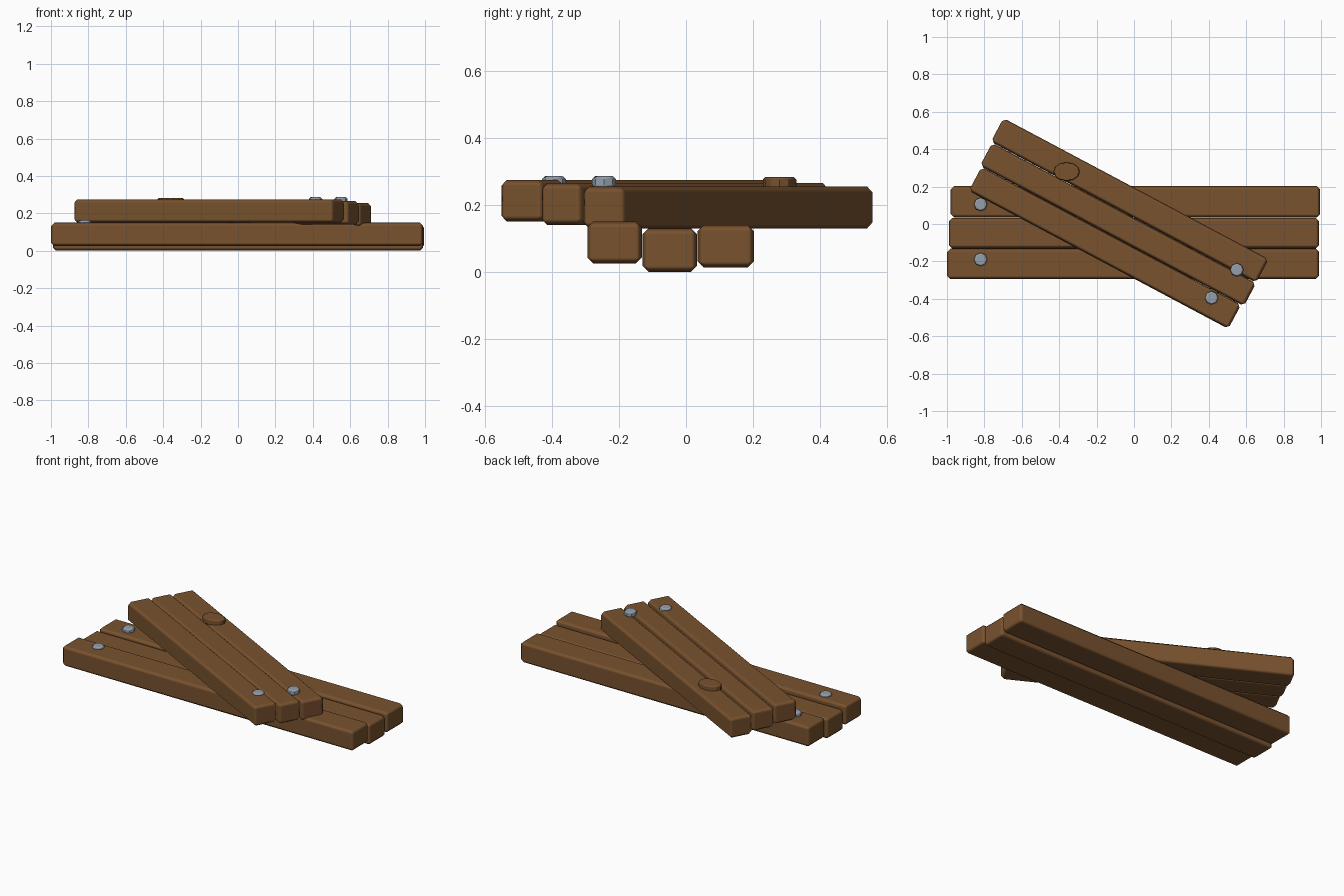
import bpy, math
from mathutils import Vector, Matrix

cube = bpy.data.objects.get("Cube")
if cube:
    bpy.data.objects.remove(cube, do_unlink=True)


def make_material(name, color):
    mat = bpy.data.materials.new(name)
    mat.use_nodes = True
    mat.diffuse_color = color
    mat.node_tree.nodes["Principled BSDF"].inputs["Base Color"].default_value = color
    return mat


WOOD = make_material("brown_wood", (0.19, 0.085, 0.028, 1))
STEEL = make_material("grey_steel", (0.30, 0.35, 0.41, 1))


def finish(ob, name, mat, bevel, angle):
    ob.name = ob.data.name = name
    ob.data.materials.append(mat)
    bpy.ops.object.transform_apply(location=False, rotation=False, scale=True)
    bpy.ops.object.shade_smooth_by_angle(angle=math.radians(angle))
    mod = ob.modifiers.new("Chamfer", 'BEVEL')
    mod.width = bevel
    mod.segments = 1
    mod.limit_method = 'ANGLE'
    mod.angle_limit = math.radians(50)
    mod.harden_normals = True
    return ob


# Chamfered plank spanning u0..u1 and v0..v1 in a frame turned about z
def plank(name, u0, u1, v0, v1, z0, z1, turn=0):
    mid = Vector(((u0 + u1) / 2, (v0 + v1) / 2, (z0 + z1) / 2))
    mid = Matrix.Rotation(turn, 3, 'Z') @ mid
    bpy.ops.mesh.primitive_cube_add(size=1, location=mid, rotation=(0, 0, turn))
    ob = bpy.context.object
    ob.scale = (u1 - u0, v1 - v0, z1 - z0)
    return finish(ob, name, WOOD, 0.018, 60)


# Low disc with a chamfered top rim
def disc(name, x, y, z0, z1, rx, ry, sides, mat, rim):
    bpy.ops.mesh.primitive_cylinder_add(vertices=sides, radius=1, depth=1,
                                        location=(x, y, (z0 + z1) / 2))
    ob = bpy.context.object
    ob.scale = (rx, ry, z1 - z0)
    return finish(ob, name, mat, rim, 30)


# Lower board
plank("lower_plank_front", -1.0, 0.99, -0.295, -0.132, 0.025, 0.15)
plank("lower_plank_middle", -0.99, 0.99, -0.13, 0.033, 0.0, 0.13)
plank("lower_plank_back", -0.98, 0.995, 0.035, 0.203, 0.013, 0.14)

# Upper board, lying across the lower one
TURN = math.radians(-28)
plank("upper_plank_front", -0.863, 0.708, -0.258, -0.113, 0.15, 0.275, TURN)
plank("upper_plank_middle", -0.873, 0.725, -0.112, 0.027, 0.14, 0.265, TURN)
plank("upper_plank_back", -0.882, 0.724, 0.029, 0.172, 0.13, 0.255, TURN)

# Bolts
for name, x, y, z0, z1 in (("lower_bolt_back", -0.82, 0.105, 0.13, 0.164),
                           ("lower_bolt_front", -0.82, -0.19, 0.13, 0.164),
                           ("upper_bolt_back", 0.55, -0.245, 0.25, 0.287),
                           ("upper_bolt_front", 0.415, -0.395, 0.25, 0.287)):
    disc(name, x, y, z0, z1, 0.036, 0.036, 8, STEEL, 0.01)

# Wood knot
disc("wood_knot", -0.36, 0.28, 0.245, 0.283, 0.07, 0.05, 12, WOOD, 0.007)
